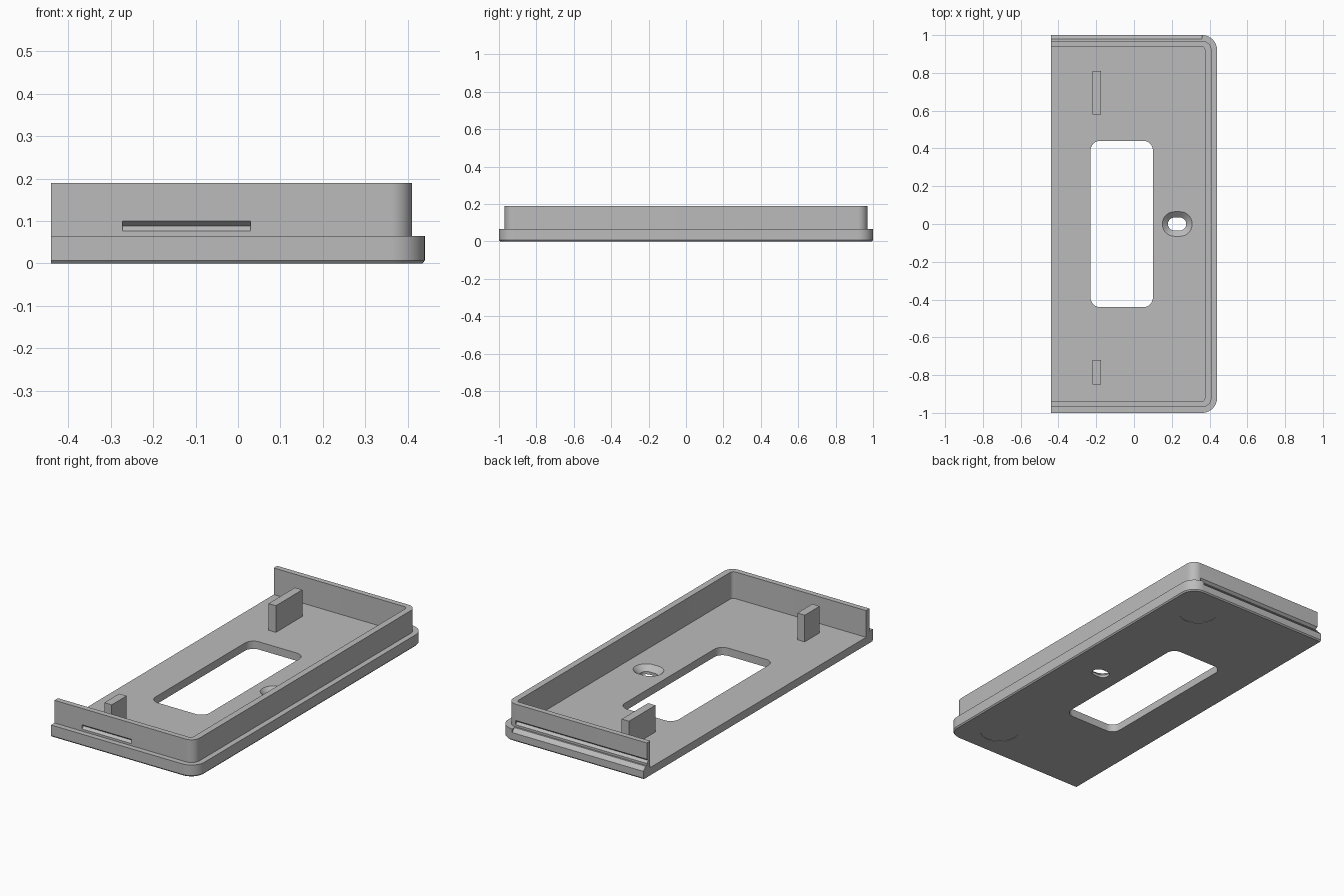
import bpy, bmesh
from math import sin, cos, pi, radians

cube = bpy.data.objects.get("Cube")
if cube:
    bpy.data.objects.remove(cube, do_unlink=True)

grey = bpy.data.materials.new("plain_grey")
grey.use_nodes = True
grey.diffuse_color = (0.5, 0.5, 0.5, 1)
grey.node_tree.nodes["Principled BSDF"].inputs["Base Color"].default_value = (0.5, 0.5, 0.5, 1)

FLOOR, LIP, TOP, LEFT = 0.043, 0.065, 0.19, -0.44


def outline(x0, x1, y, r_left, r_right, steps=10):
    """Counter-clockwise rectangle with rounded corners, symmetric in y."""
    pts = []
    for sx, sy, r, start in ((-1, -1, r_left, 180), (1, -1, r_right, 270),
                             (1, 1, r_right, 0), (-1, 1, r_left, 90)):
        cx = x1 - r if sx > 0 else x0 + r
        cy = sy * (y - r)
        for i in range(steps + 1 if r else 1):
            a = radians(start) + i / steps * pi / 2
            pts.append((cx + r * cos(a), cy + r * sin(a)))
    return pts


def loft(name, rings):
    """Closed solid through rings of 3D points."""
    bm = bmesh.new()
    loops = [[bm.verts.new(p) for p in ring] for ring in rings]
    n = len(loops[0])
    for a, b in zip(loops, loops[1:]):
        for i in range(n):
            j = (i + 1) % n
            bm.faces.new((a[i], a[j], b[j], b[i]))
    bm.faces.new(loops[0][::-1])
    bm.faces.new(loops[-1])
    bmesh.ops.remove_doubles(bm, verts=bm.verts, dist=1e-5)
    bmesh.ops.recalc_face_normals(bm, faces=bm.faces)
    mesh = bpy.data.meshes.new(name)
    bm.to_mesh(mesh)
    bm.free()
    mesh.materials.append(grey)
    obj = bpy.data.objects.new(name, mesh)
    bpy.context.collection.objects.link(obj)
    return obj


def stack(name, *levels):
    """Solid from flat outlines at rising heights."""
    return loft(name, [[(x, y, z) for x, y in pts] for pts, z in levels])


def bar(name, x0, x1, section):
    """Prism along x with a (y, z) section."""
    return loft(name, [[(x, y, z) for y, z in section] for x in (x0, x1)])


def box(name, x0, x1, y0, y1, z0, z1):
    return bar(name, x0, x1, [(y0, z0), (y1, z0), (y1, z1), (y0, z1)])


def cut(target, cutter):
    mod = target.modifiers.new("cut", "BOOLEAN")
    mod.operation = "DIFFERENCE"
    mod.solver = "EXACT"
    mod.object = cutter
    bpy.context.view_layer.update()
    graph = bpy.context.evaluated_depsgraph_get()
    mesh = bpy.data.meshes.new_from_object(target.evaluated_get(graph))
    target.modifiers.clear()
    target.data = mesh
    bpy.data.objects.remove(cutter, do_unlink=True)


# Tray body: chamfered base, lip and upright wall, trimmed at the open side
base_low = outline(-0.54, 0.434, 0.994, 0, 0.074)
base = outline(-0.54, 0.44, 1.0, 0, 0.08)
wall = outline(-0.5, 0.41, 0.97, 0, 0.05)
tray = stack("tray", (base_low, 0), (base, 0.007), (base, LIP), (wall, LIP), (wall, TOP))
cut(tray, box("trim", -0.8, LEFT, -1.2, 1.2, -0.2, 0.4))
inside = outline(-0.7, 0.375, 0.94, 0, 0.02)
cut(tray, stack("cavity", (inside, FLOOR), (inside, 0.4)))

# Rectangular window in the floor
window = outline(-0.23, 0.10, 0.44, 0.05, 0.05)
cut(tray, stack("window_cutter", (window, -0.1), (window, 0.1)))

# Countersunk screw slot
bore = outline(0.18, 0.276, 0.034, 0.033, 0.033)
sink = outline(0.15, 0.308, 0.065, 0.064, 0.064)
cut(tray, stack("screw_cutter", (bore, -0.1), (bore, 0.015), (sink, FLOOR), (sink, 0.1)))

# Shallow round marks on the underside
for side in (-1, 1):
    disc = [(0.24 + 0.1 * cos(i * pi / 24), side * 0.81 + 0.1 * sin(i * pi / 24))
            for i in range(48)]
    cut(tray, stack("mark_cutter", (disc, -0.05), (disc, 0.002)))

# Snap grooves in the short walls: short at the front, long at the back
for side, x0, x1 in ((-1, -0.272, 0.03), (1, -0.6, 0.36)):
    cut(tray, bar("groove_cutter", x0, x1, [(side * 0.956, 0.0885),
                                            (side * 0.974, 0.1035), (side * 0.974, 0.0735)]))

# Bevelled edge along the back lip
cut(tray, bar("lip_cutter", -0.6, 0.36, [(0.974, 0.071), (1.006, 0.039), (1.006, 0.071)]))

# Upright posts standing on the floor
posts = [box("back_post", -0.22, -0.175, 0.58, 0.81, FLOOR, TOP),
         box("front_post", -0.22, -0.175, -0.85, -0.72, FLOOR, TOP)]

bpy.ops.object.select_all(action="DESELECT")
for obj in [tray] + posts:
    obj.select_set(True)
bpy.context.view_layer.objects.active = tray
bpy.ops.object.shade_smooth_by_angle(angle=radians(30))
